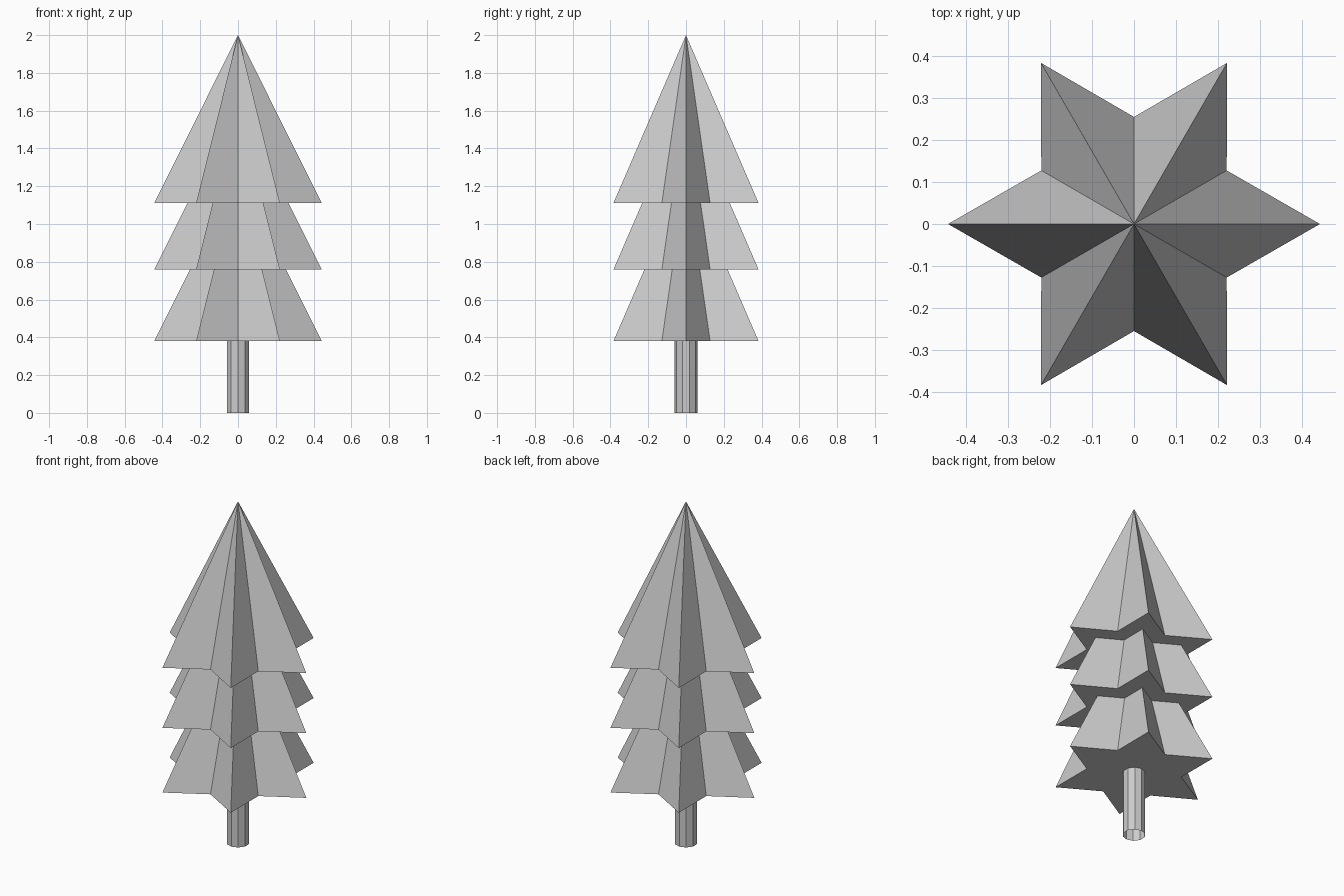
import bpy
from math import cos, sin, pi

if "Cube" in bpy.data.objects:
    bpy.data.objects.remove(bpy.data.objects["Cube"])

grey = bpy.data.materials.new("plain grey")
grey.use_nodes = True
colour = (0.6, 0.6, 0.6, 1)
grey.diffuse_color = colour
grey.node_tree.nodes["Principled BSDF"].inputs["Base Color"].default_value = colour


def add_object(name, verts, faces):
    mesh = bpy.data.meshes.new(name)
    mesh.from_pydata(verts, [], faces)
    mesh.materials.append(grey)
    obj = bpy.data.objects.new(name, mesh)
    bpy.context.collection.objects.link(obj)
    return obj


def ring(radii, z, start=0):
    """Points round the z axis, one for each radius."""
    n = len(radii)
    return [(r * cos(start + 2 * pi * i / n), r * sin(start + 2 * pi * i / n), z)
            for i, r in enumerate(radii)]


# Foliage: three equal six-pointed pyramids, each hiding the tip of the one below
TIER_HEIGHT = 0.888
for name, base in (("lower", 0.381), ("middle", 0.76), ("upper", 1.112)):
    star = ring([0.443, 0.255] * 6, base)
    n = len(star)
    sides = [(i, (i + 1) % n, n) for i in range(n)]
    underside = tuple(reversed(range(n)))
    add_object(name + "_branches", star + [(0, 0, base + TIER_HEIGHT)], sides + [underside])

# Trunk: ten-sided tube, open at the foot
SIDES = 10
foot = ring([0.061] * SIDES, 0, pi / 2)
top = ring([0.061] * SIDES, 0.4, pi / 2)
walls = [(i, (i + 1) % SIDES, SIDES + (i + 1) % SIDES, SIDES + i) for i in range(SIDES)]
add_object("trunk", foot + top, walls)
